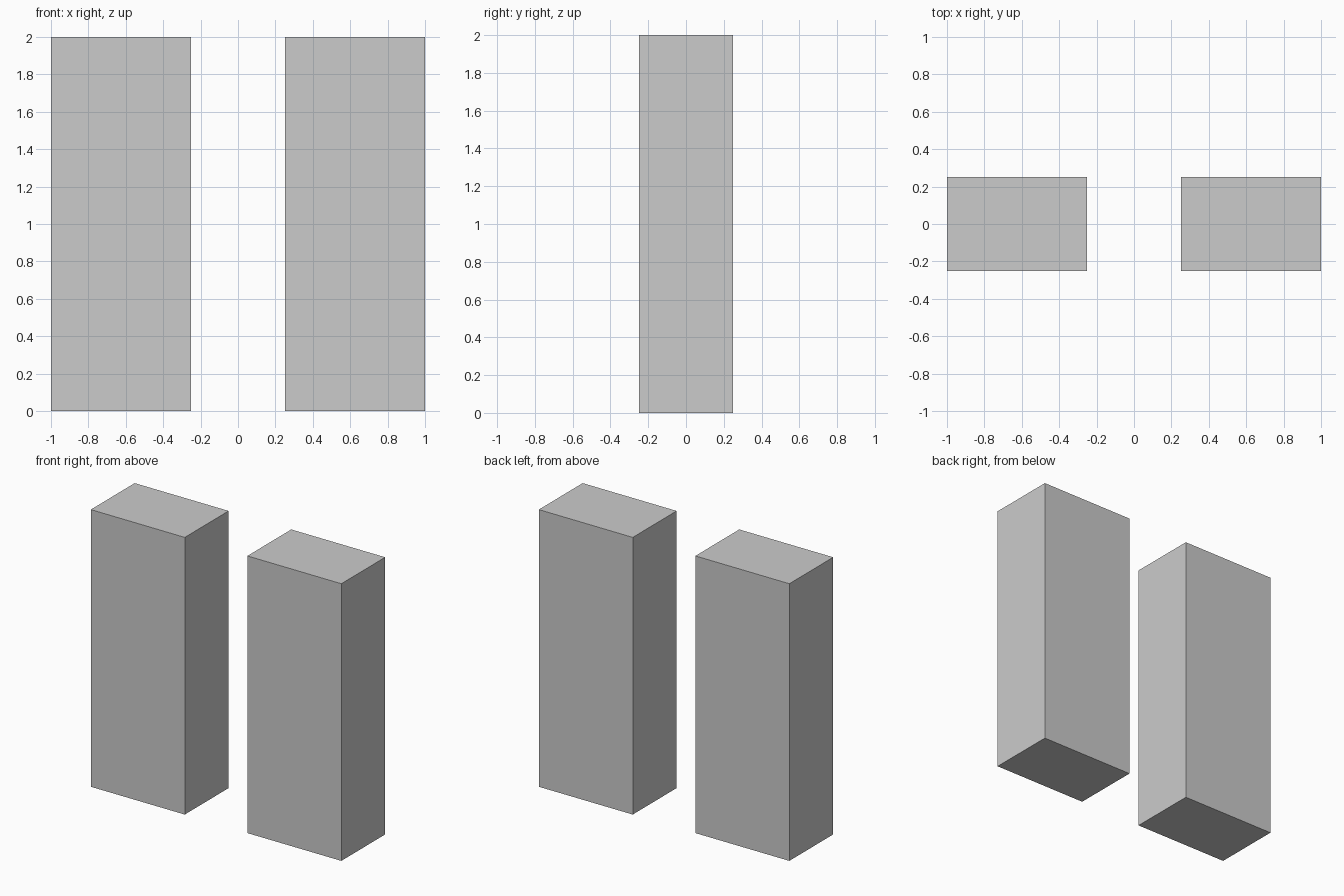
import bpy

if "Cube" in bpy.data.objects:
    bpy.data.objects.remove(bpy.data.objects["Cube"])

# Size of one block: width, depth, height
SIZE = (0.75, 0.5, 2.0)


def add_block(name, x):
    bpy.ops.mesh.primitive_cube_add(size=1, location=(x, 0, SIZE[2] / 2))
    block = bpy.context.object
    block.name = name
    block.scale = SIZE
    bpy.ops.object.transform_apply(location=False, rotation=False, scale=True)


# Two matching upright blocks with a gap between them
for name, side in (("left_block", -1), ("right_block", 1)):
    add_block(name, side * 0.625)
